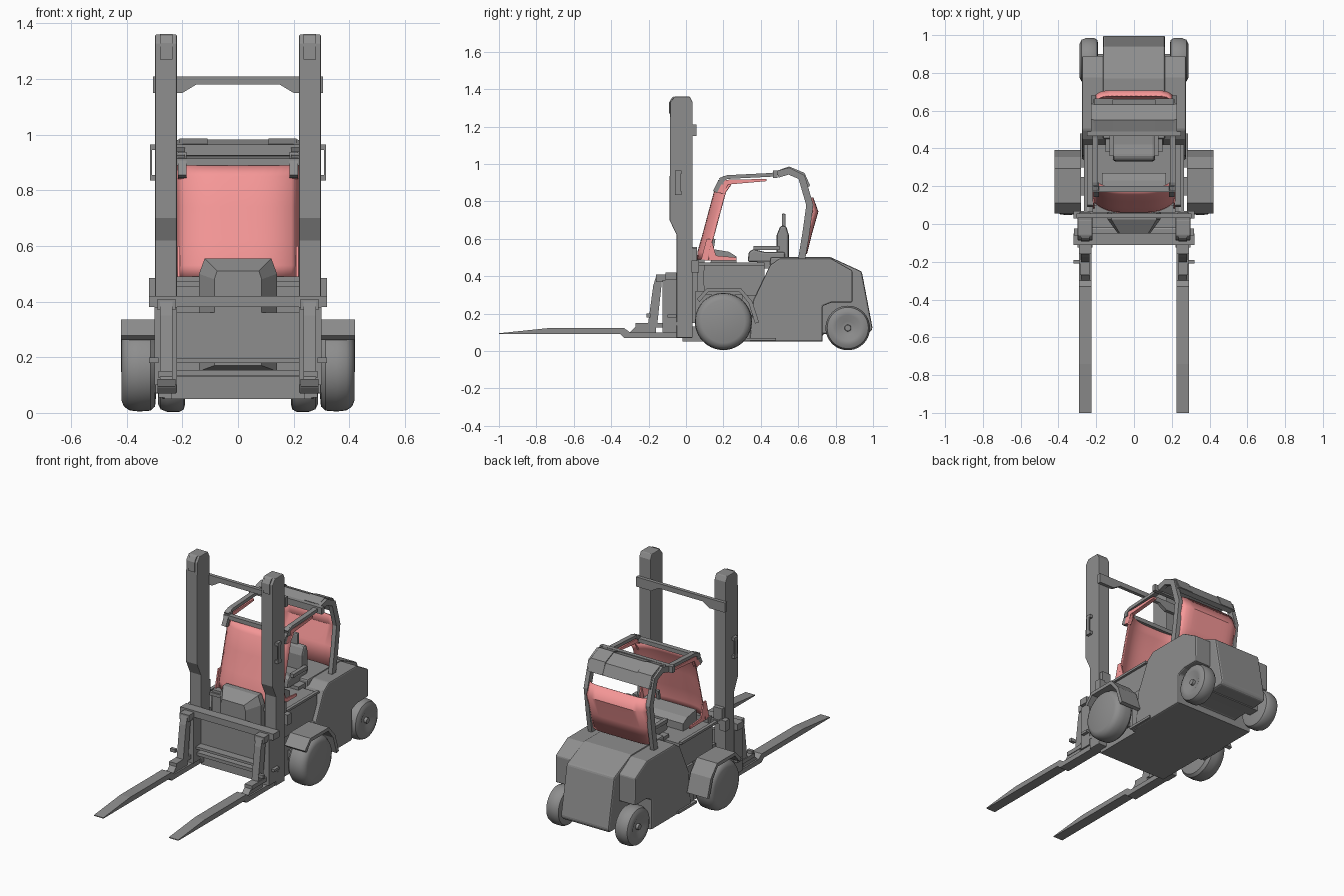
import bpy, bmesh, math
from mathutils import Vector

if "Cube" in bpy.data.objects:
    bpy.data.objects.remove(bpy.data.objects["Cube"])

glass = bpy.data.materials.new("red_glass")
glass.diffuse_color = (0.92, 0.31, 0.31, 1)
glass.use_nodes = True
glass.node_tree.nodes["Principled BSDF"].inputs["Base Color"].default_value = glass.diffuse_color
grey = bpy.data.materials.new("dark_grey")
grey.diffuse_color = (0.27, 0.27, 0.27, 1)
grey.use_nodes = True
grey.node_tree.nodes["Principled BSDF"].inputs["Base Color"].default_value = grey.diffuse_color


def finish(name, bm, mat=None, smooth=False):
    bmesh.ops.recalc_face_normals(bm, faces=bm.faces)
    me = bpy.data.meshes.new(name)
    bm.to_mesh(me)
    bm.free()
    ob = bpy.data.objects.new(name, me)
    bpy.context.collection.objects.link(ob)
    me.materials.append(mat or grey)
    if smooth:
        bpy.ops.object.select_all(action='DESELECT')
        bpy.context.view_layer.objects.active = ob
        ob.select_set(True)
        bpy.ops.object.shade_smooth_by_angle(angle=math.radians(35))
    return ob


def extrude(name, pts, x0, x1, pair=False, bevel=0, mat=None):
    """Extrude a (y, z) outline from x0 to x1, optionally on both sides."""
    bm = bmesh.new()
    for s in ((1, -1) if pair else (1,)):
        a = [bm.verts.new((s * x0, y, z)) for y, z in pts]
        b = [bm.verts.new((s * x1, y, z)) for y, z in pts]
        bm.faces.new(a)
        bm.faces.new(b)
        for i in range(len(pts)):
            j = (i + 1) % len(pts)
            bm.faces.new((a[i], a[j], b[j], b[i]))
    ob = finish(name, bm, mat)
    if bevel:
        m = ob.modifiers.new("bevel", 'BEVEL')
        m.width = bevel
        m.segments = 2
    return ob


def box(name, x, y, z, pair=False, bevel=0, mat=None):
    return extrude(name, [(y[0], z[0]), (y[1], z[0]), (y[1], z[1]), (y[0], z[1])],
                   x[0], x[1], pair, bevel, mat)


def ribbon(name, path, t, x0, x1, pair=False, mat=None):
    """A bent plate of thickness t that follows a (y, z) path."""
    p = [Vector(q) for q in path]
    left, right = [], []
    for i, q in enumerate(p):
        d = (p[min(i + 1, len(p) - 1)] - p[max(i - 1, 0)]).normalized()
        n = Vector((-d.y, d.x)) * t / 2
        left.append(tuple(q + n))
        right.append(tuple(q - n))
    return extrude(name, left + right[::-1], x0, x1, pair, 0, mat)


def wheel(name, y, z, section, n=40):
    """Spin an (x, radius) section around the axle, on both sides."""
    bm = bmesh.new()
    for s in (1, -1):
        rings = [[bm.verts.new((s * x, y + r * math.cos(2 * math.pi * k / n),
                                z + r * math.sin(2 * math.pi * k / n))) for k in range(n)]
                 for x, r in section]
        for a, b in zip(rings, rings[1:]):
            for k in range(n):
                bm.faces.new((a[k], a[(k + 1) % n], b[(k + 1) % n], b[k]))
        bm.faces.new(rings[0])
        bm.faces.new(rings[-1])
    return finish(name, bm, smooth=True)


def curved_glass(name, rows, half, bow, power, n=16):
    """Sheet through (y, z) rows; its side edges sweep by bow in y."""
    bm = bmesh.new()
    grid = []
    for y, z in rows:
        us = [-1 + 2 * i / n for i in range(n + 1)]
        grid.append([bm.verts.new((u * half, y + bow * abs(u) ** power, z)) for u in us])
    for a, b in zip(grid, grid[1:]):
        for i in range(n):
            bm.faces.new((a[i], a[i + 1], b[i + 1], b[i]))
    ob = finish(name, bm, glass, True)
    m = ob.modifiers.new("solid", 'SOLIDIFY')
    m.thickness = 0.006
    m.offset = 0


# forks with heel blocks and leaning uprights
extrude("forks", [(-1, .09), (-.35, .09), (-.33, .07), (.03, .07), (.03, .10), (-.30, .10),
                  (-.33, .122), (-.74, .122), (-1, .095)], .225, .29, True)
box("fork_heels", (.235, .285), (-.27, -.03), (.125, .15), True)
extrude("fork_heel_wedges", [(-.30, .10), (-.16, .10), (-.16, .13), (-.27, .13)], .235, .28, True)
extrude("fork_uprights", [(-.205, .13), (-.155, .13), (-.13, .36), (-.13, .40), (-.16, .40), (-.175, .35)],
        .235, .28, True)
box("fork_pins", (.285, .32), (-.21, -.19), (.18, .20), True)

# carriage
box("carriage_top_bar", (-.32, .32), (-.11, -.05), (.38, .42))
box("carriage_hooks", (.225, .29), (-.16, -.09), (.37, .41), True)
box("carriage_side_plates", (.22, .30), (-.125, -.05), (.10, .38), True)
box("carriage_panel", (-.23, .23), (-.05, -.025), (.19, .36))
box("carriage_lower_bar", (-.32, .32), (-.10, -.05), (.18, .195))
box("carriage_bottom_bar", (-.30, .30), (-.09, -.03), (.135, .155))

# mast
extrude("mast_columns", [(-.05, .07), (.035, .07), (.035, 1.33), (.02, 1.36), (-.06, 1.36),
                         (-.085, 1.33), (-.088, .70), (-.05, .62)], .22, .298, True, .004)
extrude("mast_caps", [(-.092, 1.27), (-.08, 1.27), (-.06, 1.362), (-.075, 1.355), (-.09, 1.33)],
        .235, .28, True)
bm = bmesh.new()
outline = [(-.305, 1.15), (-.20, 1.15), (-.15, 1.18), (.15, 1.18), (.20, 1.15),
           (.305, 1.15), (.305, 1.21), (-.305, 1.21)]
face = bm.faces.new([bm.verts.new((x, .033, z)) for x, z in outline])
ext = bmesh.ops.extrude_face_region(bm, geom=[face])
bmesh.ops.translate(bm, vec=(0, .022, 0),
                    verts=[v for v in ext["geom"] if isinstance(v, bmesh.types.BMVert)])
finish("mast_crossbar", bm)
box("handle_grips", (.31, .317), (-.055, -.03), (.85, .95), True)
for z in (.835, .945):
    box("handle_mount", (.295, .317), (-.06, -.025), (z, z + .02), True)
box("mast_foot_beam", (-.24, .24), (-.02, .08), (.05, .13))
box("mast_brackets", (.28, .32), (.03, .07), (.42, .485), True)
box("mast_joint", (.23, .29), (.03, .06), (.47, .55), True)

# wheels with rounded shoulders
wheel("front_wheels", .20, .158, [(.295, .10), (.298, .135), (.315, .15), (.355, .153), (.39, .149),
                                  (.41, .135), (.418, .115)])
wheel("rear_wheels", .865, .123, [(.19, .09), (.195, .110), (.21, .119), (.255, .119), (.278, .110),
                                  (.288, .09), (.288, .068), (.272, .035), (.272, .018), (.288, .016)])
box("front_axle", (-.30, .30), (.15, .25), (.11, .20))
box("rear_axle", (-.20, .20), (.83, .90), (.09, .16))
ribbon("front_fenders", [(.065, .27), (.115, .325), (.29, .325), (.345, .26), (.38, .15)],
       .022, .28, .42, True)

# chassis and cab body
box("chassis", (-.265, .265), (.30, .73), (.05, .30))
box("front_chassis", (-.24, .24), (.05, .34), (.05, .32))
extrude("cab_base", [(.10, .30), (.09, .40), (.10, .46), (.42, .46), (.42, .30)], -.25, .25)
extrude("engine_side_panels", [(.34, .05), (.73, .05), (.73, .24), (.78, .26), (.89, .26), (.89, .43),
                               (.775, .495), (.50, .495), (.45, .46), (.36, .27)], .15, .275, True, .008)
extrude("counterweight", [(.45, .25), (.73, .06), (.73, .09), (.985, .10), (.998, .12), (.94, .425),
                          (.77, .503), (.45, .503)], -.165, .165, bevel=.012)
box("side_steps", (.25, .285), (.30, .48), (.055, .07), True)
box("side_rails", (.245, .265), (.05, .42), (.458, .472), True)
box("front_sill", (-.31, .31), (.05, .07), (.455, .475))
box("cab_front_wall", (-.22, .22), (.06, .10), (.30, .49))

# front cowl: box with tapered nose and sloped top
bm = bmesh.new()
back = [(-.14, .15), (.14, .15), (.14, .50), (.12, .555), (-.12, .555), (-.14, .50)]
nose = [(-.085, .17), (.085, .17), (.085, .48), (.075, .51), (-.075, .51), (-.085, .48)]
a = [bm.verts.new((x, .06, z)) for x, z in back]
b = [bm.verts.new((x, .025, z)) for x, z in back]
c = [bm.verts.new((x, -.05, z)) for x, z in nose]
for p, q in ((a, b), (b, c)):
    for i in range(6):
        bm.faces.new((p[i], p[(i + 1) % 6], q[(i + 1) % 6], q[i]))
bm.faces.new(a)
bm.faces.new(c)
finish("front_cowl", bm)

# dashboard and seat
extrude("dashboard", [(.13, .46), (.27, .46), (.27, .505), (.23, .53), (.14, .545)], -.17, .17)
ribbon("control_lever", [(.14, .54), (.15, .60)], .015, .08, .10)
box("seat_pedestal", (-.15, .15), (.38, .60), (.44, .48))
extrude("seat_cushion", [(.33, .475), (.53, .475), (.53, .53), (.42, .53), (.36, .545), (.335, .53)],
        -.11, .11, bevel=.012)
extrude("seat_back", [(.485, .48), (.55, .48), (.55, .62), (.535, .67), (.505, .67), (.485, .62)],
        -.10, .10, bevel=.012)
box("headrest", (-.05, .05), (.512, .533), (.66, .735), bevel=.008)
ribbon("armrests", [(.36, .55), (.44, .55), (.50, .55)], .022, .105, .13, True)

# overhead guard
box("roof_front_beam", (-.22, .22), (.17, .20), (.89, .915))
ribbon("roof_brackets", [(.155, .85), (.18, .90), (.21, .928)], .025, .185, .215, True)
ribbon("roof_rails", [(.18, .915), (.22, .93), (.46, .942), (.50, .955)], .02, .19, .22, True)
box("roof_mid_beam", (-.25, .25), (.465, .49), (.925, .965))
ribbon("roof_panel", [(.49, .945), (.55, .967), (.622, .935), (.648, .875)], .03, -.215, .215)
ribbon("roof_panel_ridges", [(.50, .955), (.55, .974), (.625, .943), (.652, .88)], .025, .11, .21, True)
ribbon("rear_pillars", [(.49, .945), (.55, .962), (.618, .93), (.662, .78), (.64, .62), (.613, .46)],
       .038, .20, .227, True)

# glazing
curved_glass("windshield", [(.062, .49), (.064, .53), (.09, .62), (.122, .74), (.152, .85), (.18, .89)],
             .217, .06, 3.5)
extrude("windshield_lower_sides", [(.08, .485), (.27, .485), (.27, .50), (.16, .51), (.135, .60), (.11, .60)],
        .208, .217, True, mat=glass)
extrude("windshield_upper_sides", [(.165, .85), (.20, .84), (.225, .89), (.43, .908), (.43, .92), (.20, .915)],
        .19, .215, True, mat=glass)
curved_glass("rear_window", [(.644, .52), (.672, .63), (.705, .745), (.678, .82)], .205, -.025, 8)
